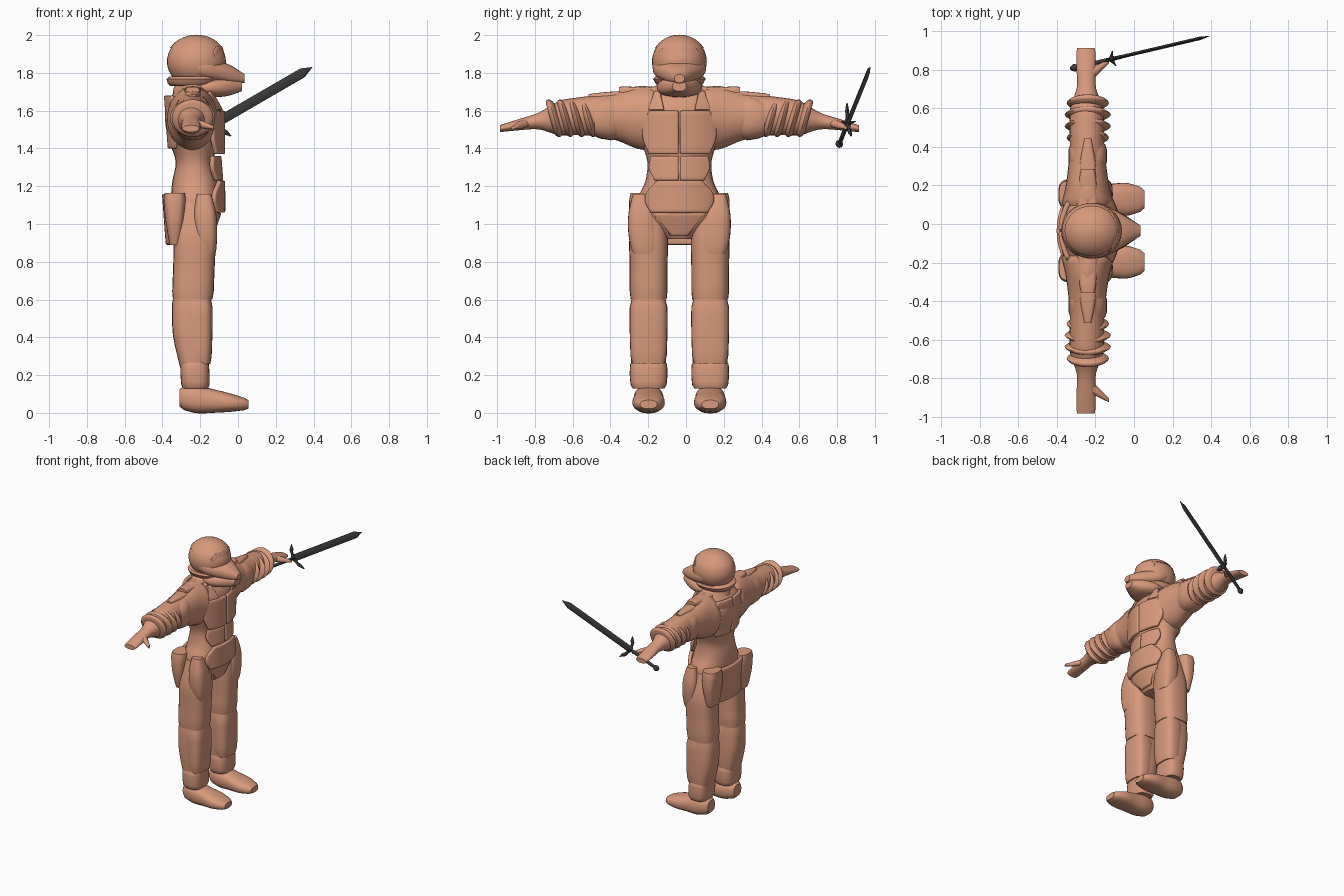
import bpy, bmesh, math
from mathutils import Matrix, Vector

cube = bpy.data.objects.get("Cube")
if cube:
    bpy.data.objects.remove(cube, do_unlink=True)

MIDLINE = -.035  # the figure's plane of symmetry, along y
LEG = .163       # distance of each leg from the midline


def material(name, red, green, blue):
    made = bpy.data.materials.new(name)
    made.use_nodes = True
    made.diffuse_color = (red, green, blue, 1)
    shader = made.node_tree.nodes["Principled BSDF"]
    shader.inputs["Base Color"].default_value = (red, green, blue, 1)
    return made


CLAY = material("warm clay", .68, .32, .2)
STEEL = material("dark steel", .045, .045, .047)


def finish(name, bm, mirror=False, thick=0, colour=CLAY):
    """Turn a bmesh into a shaded object standing on the midline."""
    bmesh.ops.recalc_face_normals(bm, faces=bm.faces)
    mesh = bpy.data.meshes.new(name)
    bm.to_mesh(mesh)
    bm.free()
    mesh.materials.append(colour)
    part = bpy.data.objects.new(name, mesh)
    bpy.context.collection.objects.link(part)
    part.location.y = MIDLINE
    bpy.ops.object.select_all(action='DESELECT')
    part.select_set(True)
    bpy.context.view_layer.objects.active = part
    bpy.ops.object.shade_smooth_by_angle(angle=math.radians(45))
    if thick:
        shell = part.modifiers.new("thickness", 'SOLIDIFY')
        shell.thickness, shell.offset = thick, 0
        edge = part.modifiers.new("soft edge", 'BEVEL')
        edge.width, edge.segments = thick / 3, 2
    if mirror:
        part.modifiers.new("other side", 'MIRROR').use_axis = (False, True, False)
    return part


def spline(keys, t):
    """Smooth value at t, from zero to one, through evenly spaced keys."""
    last = len(keys) - 1
    i = min(int(t * last), last - 1)
    f = t * last - i
    b, c = Vector(keys[i]), Vector(keys[i + 1])
    a, d = Vector(keys[max(i - 1, 0)]), Vector(keys[min(i + 2, last)])
    enter, leave = (c - a) / 2, (d - b) / 2
    bend = 3 * (c - b) - 2 * enter - leave
    twist = 2 * (b - c) + enter + leave
    return b + f * (enter + f * (bend + f * twist))


def loft(name, axis, start, end, radii, square=2, sides=24, steps=4,
         soft=.9, bow=(0, 0, 0), shear=0, colour=CLAY):
    """Tube from start to end, with evenly spaced pairs of radii."""
    start, end, bow = Vector(start), Vector(end), Vector(bow)
    across = {'x': (1, 2), 'y': (0, 2), 'z': (0, 1)}[axis]
    along = 'xyz'.index(axis)
    count = (len(radii) - 1) * steps
    bm = bmesh.new()
    loops = []
    for k in range(count + 1):
        t = k / count
        size = spline(radii, t) * (soft if k in (0, count) else 1)
        centre = start.lerp(end, t) + bow * math.sin(math.pi * t)
        loop = []
        for i in range(sides):
            angle = math.tau * i / sides
            spot = centre.copy()
            for n, wave in enumerate((math.cos(angle), math.sin(angle))):
                spot[across[n]] += size[n] * math.copysign(abs(wave) ** (2 / square), wave)
            spot[along] += shear * (spot.z - centre.z)
            loop.append(bm.verts.new(spot))
        loops.append(loop)
    for low, high in zip(loops, loops[1:]):
        for i in range(sides):
            bm.faces.new((low[i - 1], low[i], high[i], high[i - 1]))
    bm.faces.new(loops[0])
    bm.faces.new(loops[-1])
    return finish(name, bm, mirror=start.y > 0, colour=colour)


def plate(name, low, high, widths, bend, gaps=None, thick=.025, steps=3, columns=12):
    """Curved plate between two (x, z) ends; gaps split it along the midline."""
    bm = bmesh.new()
    rows = []
    count = (len(widths) - 1) * steps
    for k in range(count + 1):
        t = k / count
        x, z = Vector(low).lerp(Vector(high), t)
        outer = spline([(w, 0) for w in widths], t).x
        inner = spline([(g, 0) for g in gaps], t).x if gaps else -outer
        ys = [inner + (outer - inner) * i / columns for i in range(columns + 1)]
        rows.append([bm.verts.new((x - bend * y * y, y, z)) for y in ys])
    for lower, upper in zip(rows, rows[1:]):
        for i in range(columns):
            bm.faces.new((lower[i], lower[i + 1], upper[i + 1], upper[i]))
    return finish(name, bm, mirror=bool(gaps), thick=thick)


def dome(name, centre, radii, above=-1):
    """Ellipsoid, kept only above a fraction of its height."""
    bm = bmesh.new()
    bmesh.ops.create_uvsphere(bm, u_segments=32, v_segments=24, radius=1)
    bmesh.ops.bisect_plane(bm, geom=bm.verts[:] + bm.edges[:] + bm.faces[:],
                           plane_co=(0, 0, above), plane_no=(0, 0, 1), clear_inner=True)
    bmesh.ops.holes_fill(bm, edges=[e for e in bm.edges if e.is_boundary])
    bm.transform(Matrix.Translation(centre) @ Matrix.Diagonal((*radii, 1)))
    return finish(name, bm)


# Torso, neck and collar
loft("torso", 'z', (-.22, 0, .92), (-.24, 0, 1.74),
     [(.07, .08), (.12, .19), (.13, .22), (.12, .18), (.1, .17),
      (.13, .2), (.15, .22), (.14, .2), (.07, .13)], square=2.4)
loft("neck", 'z', (-.24, 0, 1.64), (-.24, 0, 1.78), [(.09, .09)] * 2)
loft("collar", 'z', (-.23, 0, 1.65), (-.24, 0, 1.74), [(.12, .11), (.1, .1)])

# Front and back armour
SEAM = .004
plate("chest_plate", (-.08, 1.37), (-.08, 1.6), (.16, .19, .19, .16), 1.6, gaps=[SEAM] * 4)
plate("chest_strap", (-.08, 1.6), (-.13, 1.7), (.16, .13), 1.6, gaps=(.08, .1))
plate("belly_plate", (-.09, 1.23), (-.1, 1.36), (.13, .16, .15), 1.8, gaps=[SEAM] * 3)
plate("belt_plate", (-.08, 1.06), (-.08, 1.23), (.15, .18, .17, .12), 1.6)
plate("groin_plate", (-.14, .94), (-.1, 1.06), (.05, .09, .14), 1.5)
plate("shoulder_blade_plate", (-.36, 1.4), (-.38, 1.68), (.14, .19, .2, .14), -1.8, gaps=[SEAM] * 4)
plate("back_skirt", (-.37, .89), (-.39, 1.16), (.17, .21, .23, .24), -1.5)

# Helmet
HEAD = (-.22, 0, 1.86)
dome("helmet_dome", HEAD, (.156, .145, .14))
dome("helmet_crown", HEAD, (.162, .15, .142), above=.5)
loft("helmet_band", 'z', (-.24, 0, 1.73), (-.23, 0, 1.78),
     [(.13, .12), (.15, .144)], square=2.2)
loft("beak", 'x', (-.24, 0, 1.84), (.035, 0, 1.77),
     [(.14, .07), (.14, .07), (.11, .06), (.07, .05), (.03, .025)], square=2.4)
loft("jaw", 'x', (-.22, 0, 1.72), (.02, 0, 1.73),
     [(.11, .03), (.12, .05), (.09, .05), (.04, .03)], square=2.5)
plate("brow_plate", (-.07, 1.86), (-.09, 1.94), (.09, .11, .08), 4.5, thick=.015)

# Arms and hands
loft("arm", 'y', (-.24, .12, 1.555), (-.25, .95, 1.505),
     [(.14, .17), (.115, .165), (.1, .13), (.09, .11), (.09, .1),
      (.085, .09), (.05, .045), (.05, .03), (.05, .02)], bow=(0, 0, .04))
loft("thumb", 'x', (-.24, .8, 1.54), (-.13, .88, 1.51),
     [(.035, .02), (.025, .02), (.012, .01)], sides=12)
loft("shoulder_guard", 'y', (-.24, .08, 1.68), (-.24, .32, 1.69),
     [(.06, .05), (.05, .04), (.04, .04)], square=4)
loft("upper_arm_guard", 'y', (-.24, .26, 1.655), (-.24, .48, 1.655),
     [(.05, .05), (.04, .045), (.02, .035)], square=4)
loft("sleeve_cuff", 'y', (-.24, .33, 1.565), (-.24, .45, 1.56),
     [(.1, .125), (.1, .105)], square=2.4)
for number in range(4):
    y = .46 + .06 * number
    wide = .11 if number in (0, 3) else .12
    loft(f"forearm_band_{number + 1}", 'y', (-.24, y, 1.56), (-.24, y + .045, 1.56),
         [(.085, .085), (wide, .1), (.09, .09)], shear=.28)

# Legs and feet
loft("thigh", 'z', (-.24, LEG, .6), (-.22, LEG, 1.12),
     [(.11, .1), (.11, .1), (.11, .1), (.09, .06)], square=2.8, soft=.95)
loft("shin", 'z', (-.23, LEG, .2), (-.25, LEG, .63),
     [(.07, .09), (.105, .097), (.1, .09)], square=2.8)
loft("shin_guard", 'z', (-.2, LEG, .26), (-.21, LEG, .6),
     [(.06, .095), (.07, .1), (.075, .1)], square=3.2)
loft("ankle_cuff", 'z', (-.225, LEG, .13), (-.23, LEG, .275),
     [(.074, .094), (.077, .1), (.075, .097)], square=3)
loft("foot", 'x', (-.31, LEG, .08), (.055, LEG, .045),
     [(.06, .06), (.078, .073), (.08, .062), (.085, .048), (.06, .03)],
     square=2.5, soft=.75)

# Hip guards hanging over the thighs
loft("front_hip_guard", 'z', (-.165, .18, .84), (-.18, .21, 1.16),
     [(.05, .07), (.06, .08), (.06, .07), (.04, .04)], square=3)
loft("rear_hip_guard", 'z', (-.335, .18, .89), (-.335, .19, 1.165),
     [(.03, .06), (.05, .08), (.06, .075)], square=3)

# Sword, built along x and then aimed from pommel to tip
pommel, tip = Vector((-.315, .81, 1.42)), Vector((.393, .976, 1.83))
reach = (tip - pommel).length
along = (tip - pommel).normalized()
side = Vector((0, 0, 1)).cross(along).normalized()
aim = Matrix((along, side, along.cross(side))).transposed().to_4x4()
aim.translation = pommel
sword = [
    loft("sword_blade", 'x', (.23, 0, 0), (reach, 0, 0),
         [(.009, .026)] * 10 + [(.001, .001)], sides=4, steps=1, soft=1, colour=STEEL),
    loft("sword_grip", 'x', (0, 0, 0), (.24, 0, 0), [(.011, .012)] * 2, sides=12, colour=STEEL),
    loft("sword_pommel", 'x', (-.015, 0, 0), (.03, 0, 0),
         [(.01, .01), (.02, .022), (.01, .01)], sides=12, colour=STEEL),
    loft("sword_guard", 'z', (.27, 0, -.1), (.27, 0, .1),
         [(.004, .004), (.016, .01), (.01, .01), (.018, .016),
          (.01, .01), (.016, .01), (.004, .004)],
         sides=8, bow=(-.035, 0, 0), colour=STEEL),
    loft("sword_side_lugs", 'y', (.25, -.04, 0), (.25, .04, 0),
         [(.003, .003), (.012, .012), (.003, .003)],
         sides=8, bow=(-.015, 0, 0), colour=STEEL)]
for part in sword:
    part.matrix_world = aim
